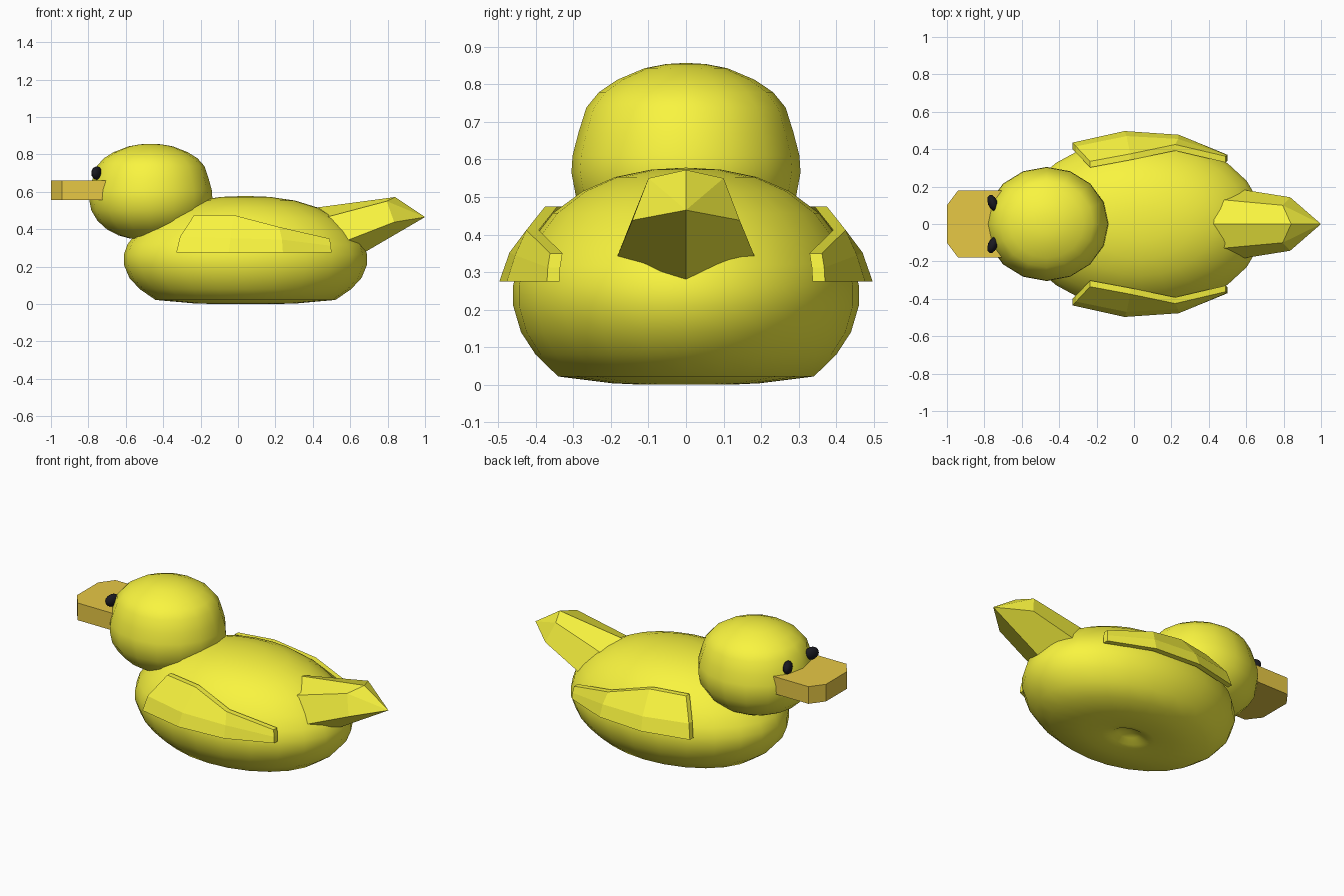
import bpy, bmesh, math
from mathutils import Vector

if "Cube" in bpy.data.objects:
    bpy.data.objects.remove(bpy.data.objects["Cube"])


def material(name, rgb):
    m = bpy.data.materials.new(name)
    m.diffuse_color = (*rgb, 1)
    m.use_nodes = True
    m.node_tree.nodes["Principled BSDF"].inputs["Base Color"].default_value = m.diffuse_color
    return m


YELLOW = material("yellow", (0.95, 0.91, 0.05))
ORANGE = material("orange", (0.80, 0.58, 0.06))
BLACK = material("black", (0.01, 0.01, 0.015))


def make(name, verts, faces, mat, smooth=False):
    bm = bmesh.new()
    vs = [bm.verts.new(v) for v in verts]
    for f in faces:
        bm.faces.new([vs[i] for i in f])
    bmesh.ops.recalc_face_normals(bm, faces=bm.faces)
    me = bpy.data.meshes.new(name)
    bm.to_mesh(me)
    bm.free()
    me.materials.append(mat)
    ob = bpy.data.objects.new(name, me)
    bpy.context.collection.objects.link(ob)
    for p in me.polygons:
        p.use_smooth = smooth
    return ob


def rounded(name, cx, rx, ry, top, profile, bottom, n, mat):
    """Elliptical stack of rings (scale, z) between two poles."""
    verts = []
    for s, z in profile:
        for i in range(n):
            a = 2 * math.pi * i / n
            verts.append((cx + rx * s * math.cos(a), ry * s * math.sin(a), z))
    t = len(verts)
    verts += [(cx, 0, top), (cx, 0, bottom)]
    last = (len(profile) - 1) * n
    faces = []
    for i in range(n):
        j = (i + 1) % n
        faces += [(t, i, j), (t + 1, last + j, last + i)]
        for r in range(len(profile) - 1):
            faces.append((r * n + i, (r + 1) * n + i, (r + 1) * n + j, r * n + j))
    return make(name, verts, faces, mat, True)


# Body with a flattened base and a small dimple underneath
rounded("body", 0.04, 0.65, 0.46, 0.578,
        [(.2, .573), (.41, .553), (.6, .515), (.77, .457), (.89, .385),
         (.97, .32), (1, .265), (1, .21), (.955, .14), (.87, .08), (.74, .022),
         (.43, .004), (.25, 0), (.17, .008), (.1, .03)], .045, 24, YELLOW)

# Head
rounded("head", -0.467, 0.33, 0.305, 0.857,
        [(.17, .854), (.36, .843), (.6, .812), (.76, .779), (.87, .738),
         (.94, .67), (.99, .61), (1, .565), (.96, .5), (.86, .445),
         (.7, .397), (.52, .367), (.33, .35)], .345, 16, YELLOW)

# Beak: flat six-sided plate
outline = [(-.68, -.18), (-.94, -.18), (-1, -.1), (-1, .1), (-.94, .18), (-.68, .18)]
make("beak", [(x, y, z) for z in (.557, .66) for x, y in outline],
     [range(6), range(6, 12)] + [(i, (i + 1) % 6, (i + 1) % 6 + 6, i + 6) for i in range(6)],
     ORANGE)

# Eyes
for side, label in ((-1, "right"), (1, "left")):
    bpy.ops.mesh.primitive_uv_sphere_add(segments=12, ring_count=8, radius=1,
                                         location=(-.755, side * .112, .7))
    eye = bpy.context.object
    eye.name = "eye_" + label
    eye.scale = (.026, .046, .036)
    eye.rotation_euler.z = -side * math.radians(-22)
    eye.data.materials.append(BLACK)
    bpy.ops.object.shade_smooth()

# Wings: curved shell of three rows and four columns, thickened inward
rows = [[(-.33, .435, .275), (-.05, .497, .275), (.24, .477, .275), (.5, .37, .275)],
        [(-.31, .415, .36), (-.04, .47, .352), (.235, .455, .345), (.497, .368, .312)],
        [(-.235, .335, .475), (-.02, .375, .475), (.22, .425, .412), (.49, .362, .35)]]
grid = [(r * 4 + c, r * 4 + c + 1, r * 4 + c + 5, r * 4 + c + 4)
        for r in range(2) for c in range(3)]
for side, label in ((-1, "right"), (1, "left")):
    outer = [Vector((x, y * side, z)) for row in rows for x, y, z in row]
    inner = [v - Vector((0, .033 * side, 0)) for v in outer]
    rim = [0, 1, 2, 3, 7, 11, 10, 9, 8, 4]
    faces = grid + [tuple(i + 12 for i in f) for f in grid]
    faces += [(a, b, b + 12, a + 12) for a, b in zip(rim, rim[1:] + rim[:1])]
    make("wing_" + label, outer + inner, faces, YELLOW)

# Tail: six-sided loft rising to a point, keeled underneath
root = [(.3, 0, .5), (.36, .14, .435), (.48, .2, .30), (.52, 0, .185),
        (.48, -.2, .30), (.36, -.14, .435)]
end = [(.84, 0, .572), (.795, .1, .55), (.835, .143, .438), (1, 0, .465),
       (.835, -.143, .438), (.795, -.1, .55)]
make("tail", root + end,
     [(i, (i + 1) % 6, (i + 1) % 6 + 6, i + 6) for i in range(6)]
     + [range(6), (6, 7, 9), (7, 8, 9), (6, 9, 11), (9, 10, 11)], YELLOW)
